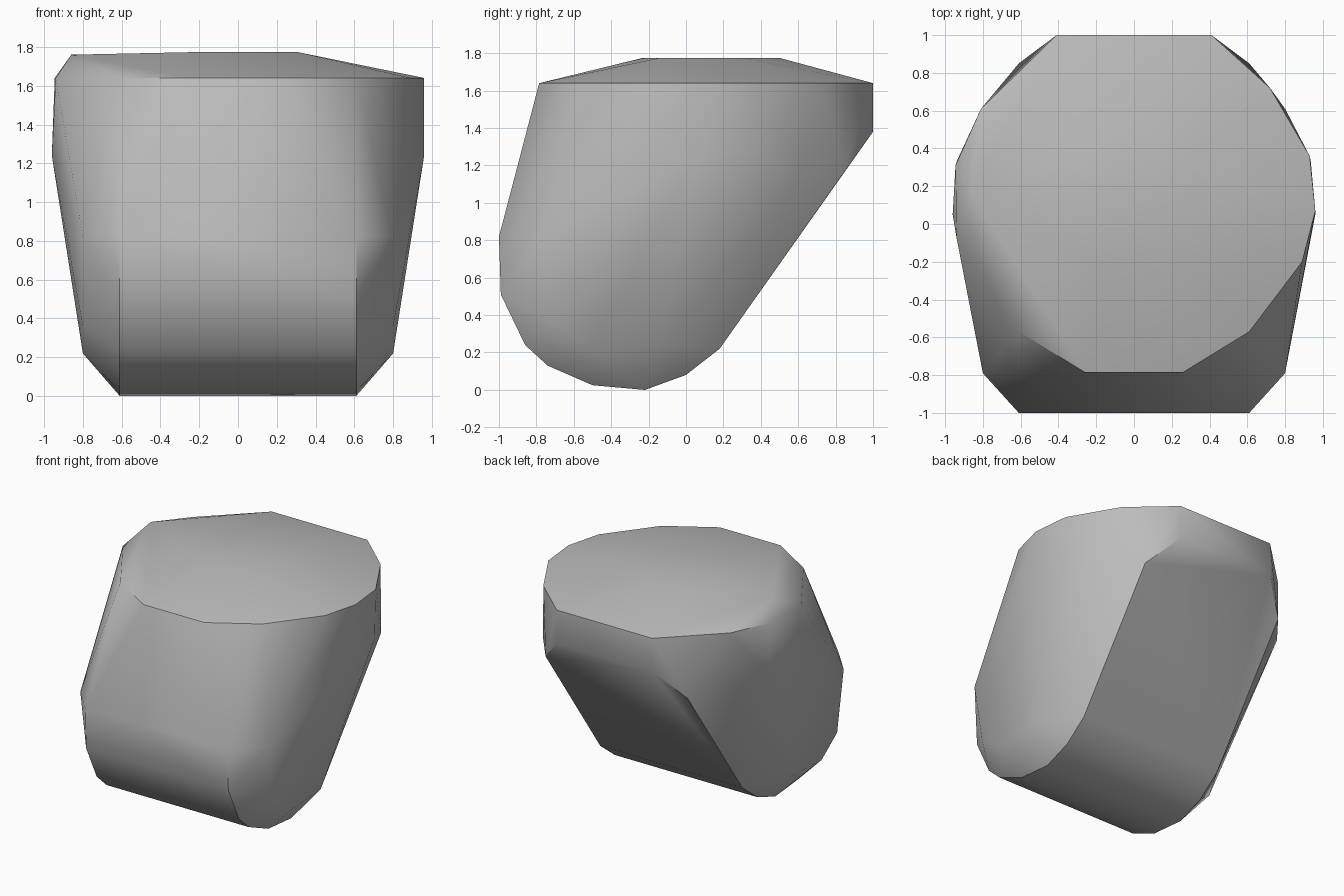
import bpy
import bmesh
import math

default_cube = bpy.data.objects.get("Cube")
if default_cube:
    bpy.data.objects.remove(default_cube, do_unlink=True)


def make_material(name, colour):
    material = bpy.data.materials.new(name)
    material.use_nodes = True
    material.diffuse_color = colour
    shader = next(n for n in material.node_tree.nodes if n.type == "BSDF_PRINCIPLED")
    shader.inputs["Base Color"].default_value = colour
    return material


def mirrored(points):
    """Return the points together with their copies across x = 0."""
    return [(side * x, y, z) for x, y, z in points for side in (1, -1)]


def smooth_hull(name, points, material, angle):
    """Wrap the points in a convex skin, merge flat facets and shade it."""
    mesh = bpy.data.meshes.new(name)
    bm = bmesh.new()
    for point in points:
        bm.verts.new(point)
    result = bmesh.ops.convex_hull(bm, input=bm.verts[:])
    loose = set(result["geom_interior"] + result["geom_unused"])
    bmesh.ops.delete(bm, geom=[v for v in loose if isinstance(v, bmesh.types.BMVert)], context="VERTS")
    bmesh.ops.dissolve_limit(bm, angle_limit=math.radians(1), verts=bm.verts[:], edges=bm.edges[:])
    bmesh.ops.recalc_face_normals(bm, faces=bm.faces[:])
    bm.to_mesh(mesh)
    bm.free()
    mesh.materials.append(material)
    body = bpy.data.objects.new(name, mesh)
    bpy.context.collection.objects.link(body)
    bpy.ops.object.select_all(action="DESELECT")
    body.select_set(True)
    bpy.context.view_layer.objects.active = body
    bpy.ops.object.shade_smooth_by_angle(angle=math.radians(angle))
    return body


# Rounded lower body: a side profile (y, z) swept across the width
sweep_half_width = 0.61
side_profile = [
    (-1, 0.82), (-0.99, 0.51), (-0.86, 0.24), (-0.74, 0.13), (-0.5, 0.025),
    (-0.22, 0), (0, 0.08), (0.18, 0.22), (0.85, 1.17),
]
lower_body = mirrored([(sweep_half_width, y, z) for y, z in side_profile])

# Cheeks that bevel the swept body at either side
cheeks = mirrored([
    (0.8, -0.79, 0.82), (0.8, -0.71, 0.36), (0.8, -0.52, 0.22),
    (0.8, -0.13, 0.24), (0.8, 0.61, 1.17),
    (0.96, 0.05, 1.24), (0.935, 0.34, 1.27),
])

# Upright back lip
back_lip = mirrored([(0.41, 1, 1.38), (0.41, 1, 1.64)])

# Upper rim, slightly different on each side
rim_height = 1.64
rim = mirrored([(0.26, -0.785, rim_height), (0.61, -0.57, rim_height)])
left_rim = [(0.89, -0.2), (0.96, 0.07), (0.93, 0.36), (0.72, 0.72)]
right_rim = [(-0.94, -0.07), (-0.945, 0.31), (-0.81, 0.61)]
rim += [(x, y, rim_height) for x, y in left_rim + right_rim]

# Shallow crown
crown = [
    (0.3, -0.14, 1.775), (-0.15, -0.23, 1.775), (-0.06, 0.5, 1.775),
    (0.3, 0.3, 1.775), (-0.86, 0.16, 1.76),
]

stone_grey = make_material("stone_grey", (0.5, 0.5, 0.5, 1))
smooth_hull("rounded_block", lower_body + cheeks + back_lip + rim + crown, stone_grey, 40)
